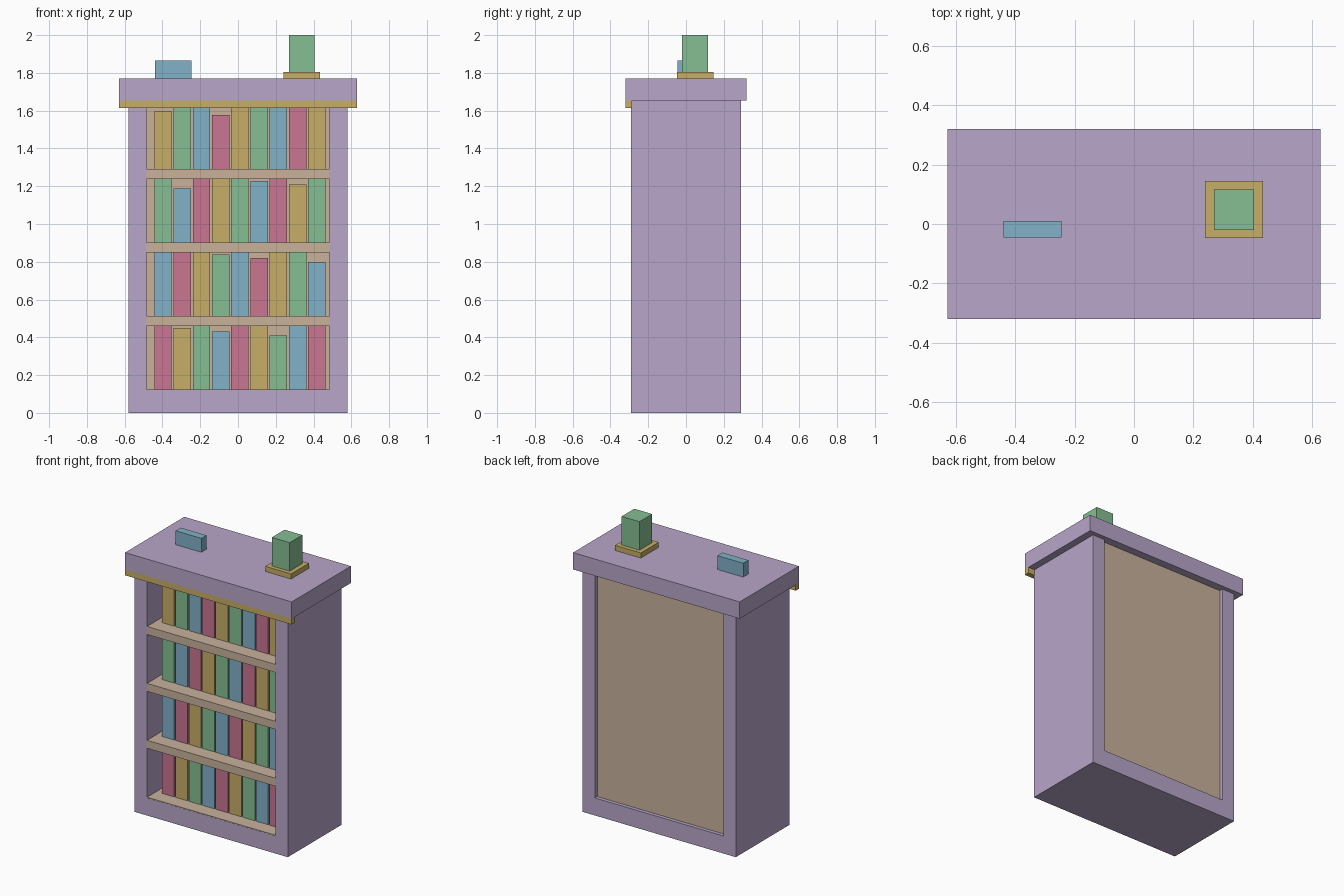
import bpy

cube = bpy.data.objects.get("Cube")
if cube:
    bpy.data.objects.remove(cube, do_unlink=True)


def material(name, rgb):
    m = bpy.data.materials.new(name)
    m.use_nodes = True
    m.diffuse_color = (*rgb, 1)
    m.node_tree.nodes["Principled BSDF"].inputs["Base Color"].default_value = (*rgb, 1)
    return m


lilac = material("lilac paint", (0.48, 0.385, 0.585))
wood = material("pale wood", (0.58, 0.445, 0.33))
gold = material("gold", (0.57, 0.42, 0.14))
green = material("green", (0.24, 0.515, 0.29))
blue = material("blue", (0.22, 0.44, 0.58))
rose = material("rose", (0.58, 0.18, 0.285))


def prism(name, outline, y0, y1, mat):
    """Extrude an (x, z) outline, counter-clockwise from the front, along y."""
    n = len(outline)
    verts = [(x, y, z) for y in (y0, y1) for x, z in outline]
    faces = [tuple(range(n)), tuple(reversed(range(n, 2 * n)))]
    faces += [(i, i + n, (i + 1) % n + n, (i + 1) % n) for i in range(n)]
    mesh = bpy.data.meshes.new(name)
    mesh.from_pydata(verts, [], faces)
    mesh.materials.append(mat)
    obj = bpy.data.objects.new(name, mesh)
    bpy.context.collection.objects.link(obj)
    return obj


def box(name, x, y, z, mat):
    """Box from (min, max) ranges."""
    outline = [(x[0], z[0]), (x[1], z[0]), (x[1], z[1]), (x[0], z[1])]
    return prism(name, outline, y[0], y[1], mat)


# Cabinet: base and both sides in one U-shaped frame
OUT, INN, FLOOR, TOP = 0.58, 0.485, 0.12, 1.655
prism("cabinet_frame",
      [(-OUT, 0), (OUT, 0), (OUT, TOP), (INN, TOP),
       (INN, FLOOR), (-INN, FLOOR), (-INN, TOP), (-OUT, TOP)],
      -0.29, 0.29, lilac)
box("back_panel", (-INN, INN), (0.235, 0.265), (FLOOR, TOP), wood)
box("top_slab", (-0.63, 0.63), (-0.32, 0.32), (TOP, 1.77), lilac)
box("front_trim", (-0.63, 0.63), (-0.32, -0.285), (1.615, TOP), gold)

# Shelves and their rows of books
book_colours = [rose, gold, green, blue]
book_heights = [0.345, 0.325, 0.38, 0.305, 0.365, 0.345, 0.285, 0.38, 0.36]
for row in range(4):
    z = 0.125 + 0.389 * row
    box(f"shelf_{row + 1}", (-INN, INN), (-0.289, 0.235), (z - 0.055, z), wood)
    for i in range(9):
        x = -0.397 + 0.1018 * i
        height = book_heights[(i - 2 * row) % 9]
        box(f"book_{row + 1}_{i + 1}", (x - 0.046, x + 0.046), (-0.19, 0.16),
            (z, z + height), book_colours[(i - row) % 4])

# Ornaments on top
box("lying_book", (-0.44, -0.245), (-0.045, 0.01), (1.77, 1.865), blue)
box("ornament_base", (0.24, 0.435), (-0.048, 0.145), (1.77, 1.805), gold)
box("ornament_block", (0.27, 0.405), (-0.02, 0.117), (1.805, 2.0), green)
